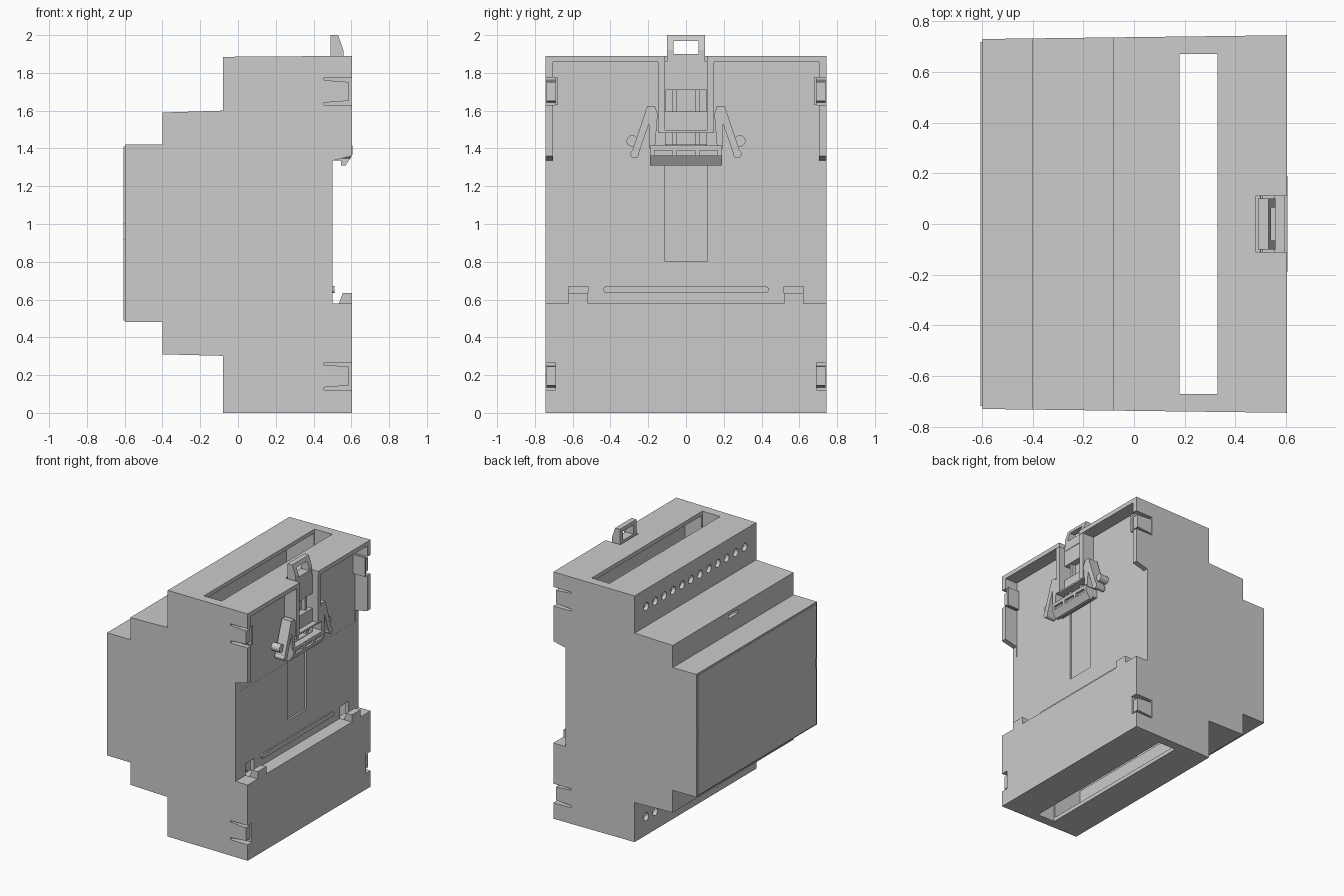
import bpy, bmesh, math
from mathutils import Matrix, Vector

if "Cube" in bpy.data.objects:
    bpy.data.objects.remove(bpy.data.objects["Cube"])


def half(x, inset=0.0):
    """Drafted half width of the housing at depth x."""
    return 0.737 + 0.0125 * x - inset


def bridge(bm, a, b):
    va = [bm.verts.new(p) for p in a]
    vb = [bm.verts.new(p) for p in b]
    bm.faces.new(va)
    bm.faces.new(vb[::-1])
    n = len(a)
    for i in range(n):
        j = (i + 1) % n
        bm.faces.new((va[i], va[j], vb[j], vb[i]))


def box(bm, x, y, z):
    pts = [(x[0], z[0]), (x[1], z[0]), (x[1], z[1]), (x[0], z[1])]
    prism_y(bm, pts, *y)


def prism_y(bm, pts, y0, y1):
    bridge(bm, [(x, y0, z) for x, z in pts], [(x, y1, z) for x, z in pts])


def prism_x(bm, pts, x0, x1):
    bridge(bm, [(x0, y, z) for y, z in pts], [(x1, y, z) for y, z in pts])


def disc(bm, x0, x1, y, z, r, n=20):
    prism_x(bm, [(y + r * math.cos(2 * math.pi * i / n),
                  z + r * math.sin(2 * math.pi * i / n)) for i in range(n)], x0, x1)


def make(name, bm):
    bmesh.ops.recalc_face_normals(bm, faces=bm.faces)
    me = bpy.data.meshes.new(name)
    bm.to_mesh(me)
    bm.free()
    ob = bpy.data.objects.new(name, me)
    bpy.context.collection.objects.link(ob)
    return ob


def cut(target, bm):
    cutter = make("cutter", bm)
    cutter.hide_render = True
    mod = target.modifiers.new("cut", 'BOOLEAN')
    mod.object = cutter
    mod.operation = 'DIFFERENCE'
    mod.solver = 'EXACT'
    bpy.context.view_layer.objects.active = target
    bpy.ops.object.modifier_apply(modifier=mod.name)
    bpy.data.objects.remove(cutter)


# housing: stepped profile with drafted sides
outer = [(-.08, 0), (.603, 0), (.603, .58), (.5, .58), (.5, 1.335), (.603, 1.36),
         (.603, 1.89), (-.08, 1.885), (-.08, 1.6), (-.4, 1.59), (-.4, 1.42),
         (-.598, 1.42), (-.598, .48), (-.4, .48), (-.4, .31), (-.08, .302)]
bm = bmesh.new()
bridge(bm, [(x, -half(x), z) for x, z in outer], [(x, half(x), z) for x, z in outer])
housing = make("housing", bm)

# hollow interior
inner = [(-.05, .03), (.57, .03), (.57, .55), (.47, .55), (.47, 1.857), (-.05, 1.857),
         (-.05, 1.57), (-.37, 1.56), (-.37, 1.39), (-.575, 1.39), (-.575, .51),
         (-.37, .51), (-.37, .34), (-.05, .33)]
bm = bmesh.new()
prism_y(bm, inner, -.66, .66)
cut(housing, bm)

# terminal slots, upper back recess, screw holes, latch openings
bm = bmesh.new()
box(bm, (.18, .33), (-.67, .67), (-.1, 2.1))
box(bm, (.499, .7), (-.705, .705), (1.25, 1.857))
for z in (1.75, .14):
    for i in range(12):
        disc(bm, -.12, -.02, -.595 + i * 1.19 / 11, z, .03, 16)
for z in (1.55, .36):
    box(bm, (-.45, -.36), (-.06, .06), (z - .015, z + .015))
for s in (-1, 1):
    box(bm, (.44, .56), (s * .57 - .052, s * .57 + .052), (.575, .67))
cut(housing, bm)

# clip notch in the rim, clip track in the back, snap pockets on the sides
bm = bmesh.new()
box(bm, (.48, .7), (-.11, .11), (1.80, 2.0))
box(bm, (.485, .55), (-.113, .113), (.805, 1.40))
for s in (-1, 1):
    for z in (1.702, .195):
        box(bm, (.455, .7), sorted((s * .69, s * .8)), (z - .073, z + .073))
cut(housing, bm)

# snap tongues and hooks on the side pockets
bm = bmesh.new()
for s in (-1, 1):
    for z in (1.702, .195):
        prism_y(bm, [(.45, z - .06), (.585, z - .05), (.585, z + .05), (.45, z + .06)],
                s * .685, s * .738)
        box(bm, (.5, .6), sorted((s * .678, s * .692)), (z - .073, z + .073))
make("side_snaps", bm)

# front lid with thumb notches
bm = bmesh.new()
lid_pts = [(-.718, .49), (.718, .49), (.718, .92), (.71, .92), (.71, 1.0), (.718, 1.0),
           (.718, 1.41), (-.718, 1.41), (-.718, 1.0), (-.71, 1.0), (-.71, .92), (-.718, .92)]
prism_x(bm, lid_pts, -.605, -.59)
make("front_lid", bm)

# rounded rib on the back
bm = bmesh.new()
rib = []
for i in range(9):
    a = -math.pi / 2 + math.pi * i / 8
    rib.append((.42 + .018 * math.cos(a), .653 + .018 * math.sin(a)))
rib += [(-y, z) for y, z in reversed(rib)]
prism_x(bm, rib, .495, .51)
make("back_rib", bm)

# rail hooks above the lower ledge
bm = bmesh.new()
for s in (-1, 1):
    prism_y(bm, [(.53, .57), (.555, .635), (.603, .635), (.603, .57)],
            s * .57 - .052, s * .57 + .052)
make("rail_hooks", bm)

# guide walls beside the sliding clip
bm = bmesh.new()
for s in (-1, 1):
    box(bm, (.495, .6), sorted((s * .112, s * .147)), (1.49, 1.87))
make("clip_guides", bm)

# sliding clip: plate with windows and a wedge foot
bm = bmesh.new()
box(bm, (.505, .555), (-.11, .11), (1.36, 1.86))
clip = make("clip_plate", bm)
bm = bmesh.new()
box(bm, (.48, .7), (-.108, .108), (1.595, 1.71))
box(bm, (.48, .7), (-.108, .108), (1.42, 1.485))
cut(clip, bm)

bm = bmesh.new()
for y in (-.06, .06):
    box(bm, (.505, .535), (y - .012, y + .012), (1.59, 1.72))
    box(bm, (.505, .545), (y - .012, y + .012), (1.40, 1.50))
box(bm, (.52, .595), (-.147, .147), (1.483, 1.495))
make("clip_bars", bm)

bm = bmesh.new()
prism_y(bm, [(.505, 1.335), (.545, 1.335), (.545, 1.31), (.57, 1.31), (.605, 1.365),
             (.605, 1.415), (.505, 1.415)], -.19, .19)
foot = make("clip_foot", bm)
bm = bmesh.new()
for y in (-.12, 0, .12):
    box(bm, (.585, .7), (y - .048, y + .048), (1.362, 1.39))
cut(foot, bm)

# pull tab at the top of the clip
bm = bmesh.new()
prism_y(bm, [(.49, 1.83), (.558, 1.83), (.558, 1.92), (.53, 2.0), (.49, 2.0)], -.1, .1)
tab = make("clip_tab", bm)
bm = bmesh.new()
box(bm, (.4, .7), (-.065, .065), (1.90, 1.97))
cut(tab, bm)

# folded spring arms with round ends
bm = bmesh.new()
for s in (-1, 1):
    arms = [[(.165, 1.40), (.195, 1.40), (.198, 1.58), (.205, 1.625), (.165, 1.625), (.15, 1.58)],
            [(.172, 1.60), (.205, 1.625), (.29, 1.37), (.255, 1.36)]]
    for a in arms:
        prism_x(bm, [(s * y, z) for y, z in a], .515, .595)
    disc(bm, .515, .595, s * .272, 1.37, .022)
    disc(bm, .50, .57, s * .285, 1.44, .03)
make("spring_arms", bm)
